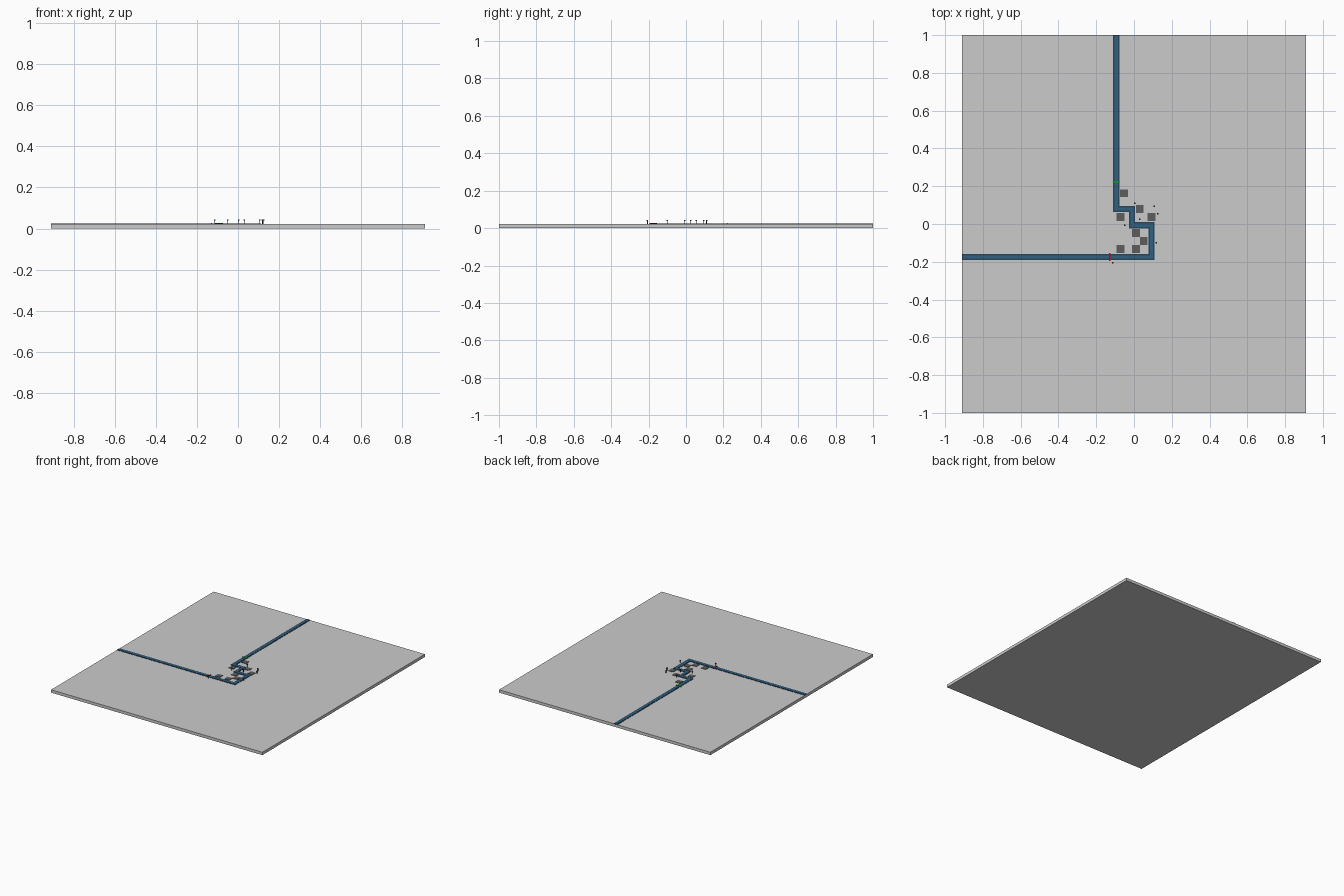
import bpy, bmesh, math
from mathutils import Vector, Matrix

if "Cube" in bpy.data.objects:
    bpy.data.objects.remove(bpy.data.objects["Cube"])

TOP = 0.0225      # ground surface height


def material(name, rgb):
    m = bpy.data.materials.new(name)
    m.diffuse_color = (*rgb, 1)
    m.use_nodes = True
    m.node_tree.nodes["Principled BSDF"].inputs["Base Color"].default_value = m.diffuse_color
    return m


def finish(name, bm, mat=None):
    me = bpy.data.meshes.new(name)
    bm.to_mesh(me)
    bm.free()
    ob = bpy.data.objects.new(name, me)
    bpy.context.collection.objects.link(ob)
    if mat:
        me.materials.append(mat)
    return ob


def box(name, center, size, mat=None):
    bm = bmesh.new()
    bmesh.ops.create_cube(bm, size=1, matrix=Matrix.Translation(center) @ Matrix.Diagonal((*size, 1)))
    return finish(name, bm, mat)


def ribbon(name, pts, width, z0, z1, mat):
    """Mitred strip along a right-angled path, extruded from z0 to z1."""
    left, right = [], []
    for i, p in enumerate(pts):
        dirs = []
        if i > 0:
            dirs.append((Vector(p) - Vector(pts[i - 1])).normalized())
        if i < len(pts) - 1:
            dirs.append((Vector(pts[i + 1]) - Vector(p)).normalized())
        off = sum((Vector((-d.y, d.x)) for d in dirs), Vector((0, 0)))
        off *= width / 2
        left.append(Vector(p) + off)
        right.append(Vector(p) - off)
    bm = bmesh.new()
    lv = [bm.verts.new((v.x, v.y, z0)) for v in left]
    rv = [bm.verts.new((v.x, v.y, z0)) for v in right]
    for i in range(len(pts) - 1):
        bm.faces.new((rv[i], rv[i + 1], lv[i + 1], lv[i]))
    ext = bmesh.ops.extrude_face_region(bm, geom=bm.faces[:])
    bmesh.ops.translate(bm, vec=(0, 0, z1 - z0),
                        verts=[g for g in ext["geom"] if isinstance(g, bmesh.types.BMVert)])
    bmesh.ops.recalc_face_normals(bm, faces=bm.faces)
    return finish(name, bm, mat)


navy = material("path_edge", (0.02, 0.06, 0.11))
blue = material("path_blue", (0.03, 0.12, 0.22))
green = material("start_green", (0.0, 0.5, 0.0))
red = material("end_red", (0.6, 0.0, 0.0))
dark = material("pad_dark", (0.11, 0.11, 0.11))
post = material("post_dark", (0.05, 0.05, 0.05))

# Ground slab
box("ground", (0, 0, TOP / 2), (1.82, 2.0, TOP))

# Winding road: dark border with a lighter centre lane
route = [(-0.094, 1.0), (-0.094, 0.079), (-0.011, 0.079), (-0.011, -0.007),
         (0.092, -0.007), (0.092, -0.175), (-0.91, -0.175)]
ribbon("road_border", route, 0.033, TOP - 0.005, TOP + 0.002, navy)
ribbon("road_lane", route, 0.017, TOP - 0.004, TOP + 0.003, blue)

# Start and end gates lying across the road
box("start_gate", (-0.094, 0.222, TOP + 0.002), (0.042, 0.007, 0.006), green)
box("end_gate", (-0.129, -0.175, TOP + 0.002), (0.007, 0.042, 0.006), red)

# Square building pads
pads = [(-0.053, 0.163), (0.03, 0.079), (-0.072, 0.037), (0.092, 0.037),
        (0.01, -0.048), (0.051, -0.09), (-0.072, -0.132), (0.01, -0.132)]
for i, (x, y) in enumerate(pads):
    box(f"pad_{i}", (x, y, TOP), (0.041, 0.041, 0.006), dark)

# Small lamp posts: thin stem and wider head
posts = [(0.003, 0.11), (0.106, 0.094), (0.125, 0.055), (0.03, 0.025),
         (-0.05, -0.006), (0.119, -0.1), (-0.113, -0.206)]
for i, (x, y) in enumerate(posts):
    box(f"post_stem_{i}", (x, y, 0.030), (0.0035, 0.0035, 0.018), post)
    box(f"post_head_{i}", (x, y, 0.041), (0.008, 0.008, 0.006), post)
